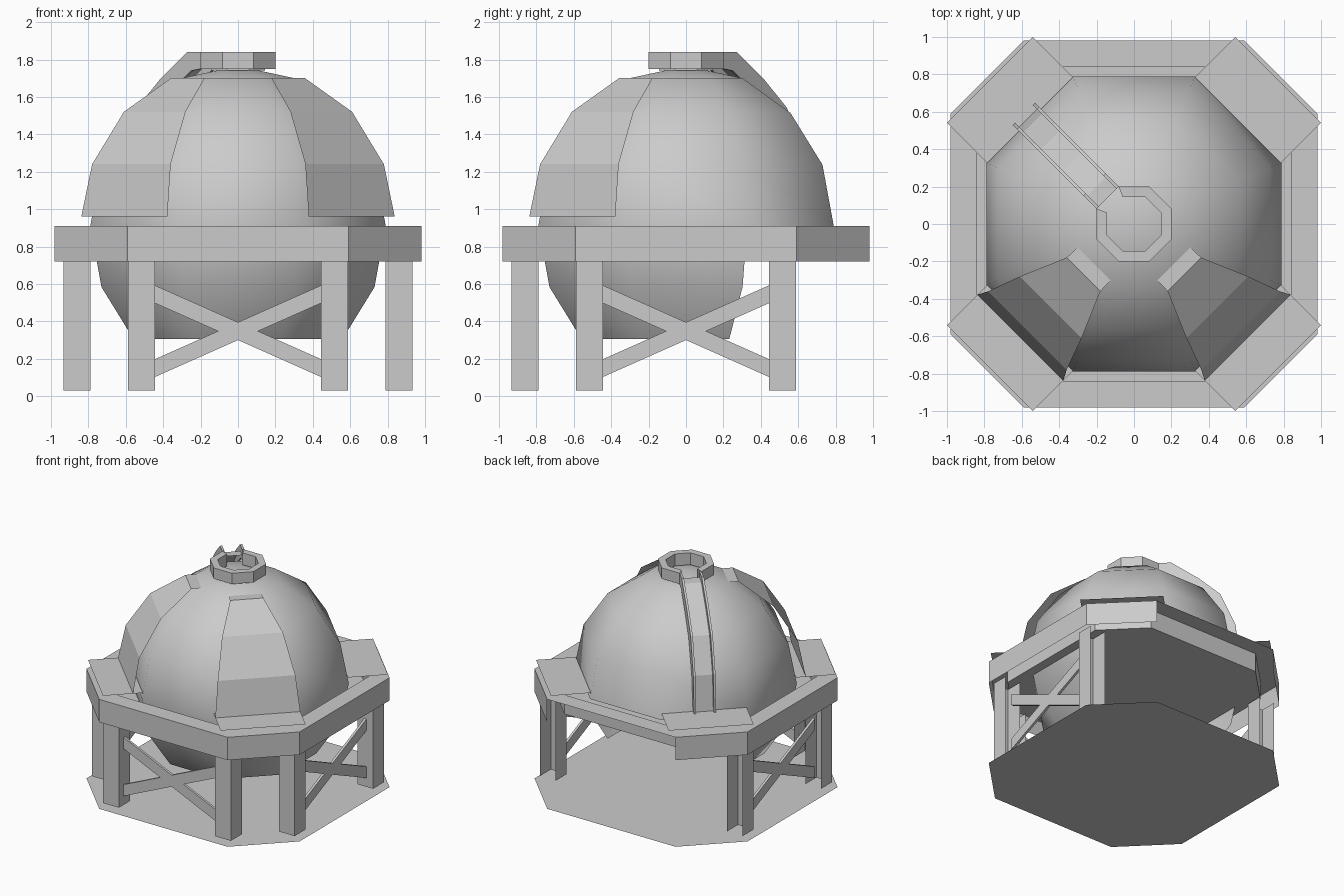
import bpy, bmesh, math
from mathutils import Matrix, Vector

old = bpy.data.objects.get("Cube")
if old:
    bpy.data.objects.remove(old, do_unlink=True)

grey = bpy.data.materials.new("plain_grey")
grey.use_nodes = True
colour = (0.6, 0.6, 0.6, 1)
grey.diffuse_color = colour
grey.node_tree.nodes["Principled BSDF"].inputs["Base Color"].default_value = colour


def add_object(name, bm):
    mesh = bpy.data.meshes.new(name)
    bm.to_mesh(mesh)
    bm.free()
    obj = bpy.data.objects.new(name, mesh)
    bpy.context.collection.objects.link(obj)
    mesh.materials.append(grey)
    return obj


def loft(name, rows, closed=False, skip=(), turn=0):
    """Join rows of points with quads; skip holds (row, column) gaps."""
    bm = bmesh.new()
    spin = Matrix.Rotation(turn, 3, 'Z')
    grid = [[bm.verts.new(spin @ Vector(p)) for p in row] for row in rows]
    count = len(rows[0])
    for r in range(len(rows) - 1):
        for c in range(count if closed else count - 1):
            if (r, c) in skip:
                continue
            n = (c + 1) % count
            bm.faces.new((grid[r][c], grid[r][n], grid[r + 1][n], grid[r + 1][c]))
    return add_object(name, bm)


def octagon(side, corner, z):
    """Eight points, starting at the front edge; edge 4 is the back one."""
    s, c = side, corner
    return [(-c, -s, z), (c, -s, z), (s, -c, z), (s, c, z),
            (c, s, z), (-c, s, z), (-s, c, z), (-s, -c, z)]


def plate(name, points):
    bm = bmesh.new()
    bm.faces.new([bm.verts.new(p) for p in points])
    return add_object(name, bm)


# Ground plate and deck inside the frame
plate("ground_plate", octagon(0.98, 0.59, 0))
plate("deck", octagon(0.84, 0.53, 0.75))

# Octagonal frame, open below and on its outer back face
loft("frame", [octagon(0.98, 0.59, 0.72), octagon(0.98, 0.59, 0.91),
               octagon(0.84, 0.53, 0.91), octagon(0.84, 0.53, 0.75)],
     closed=True, skip={(0, 4)})

# Tank: faceted sphere, open at the bottom and at the lower back
R = 0.855
bm = bmesh.new()
bmesh.ops.create_uvsphere(bm, u_segments=8, v_segments=8, radius=R,
                          matrix=Matrix.Rotation(math.pi / 8, 4, 'Z'))
gone = []
for f in bm.faces:
    f.smooth = True
    mid = f.calc_center_median()
    if mid.z < -0.7 * R or (mid.z < 0 and mid.y > 0.3 * R):
        gone.append(f)
bmesh.ops.delete(bm, geom=gone, context='FACES')
bmesh.ops.translate(bm, verts=bm.verts, vec=(0, 0, 0.91))
add_object("tank", bm)

# Pads over the four diagonal corners (built along +x, then turned)
for i, name in enumerate(("back_left", "back_right", "front_right", "front_left")):
    angle = math.radians(45 + 90 * i)
    loft(name + "_pad", [[(0.785, -0.325, 0.96), (1.09, -0.325, 0.96)],
                         [(0.785, 0.325, 0.96), (1.09, 0.325, 0.96)]], turn=angle)

# Curved shield panels on the two front diagonals: distance, half width, height
shield = [(0.86, 0.325, 0.96), (0.806, 0.297, 1.24), (0.63, 0.233, 1.52),
          (0.38, 0.127, 1.70), (0.30, 0.125, 1.70)]
for name, deg in (("right_shield", -135), ("left_shield", -45)):
    loft(name, [[(d, -w, z), (d, w, z)] for d, w, z in shield], turn=math.radians(deg))

# Top collar, open where the chute joins (edge 5)
loft("collar", [octagon(0.2, 0.083, 1.75), octagon(0.2, 0.083, 1.84),
                octagon(0.145, 0.06, 1.84), octagon(0.145, 0.06, 1.74)],
     closed=True, skip={(0, 5), (1, 5), (2, 5)})

# Chute running down the back right: floor between two low walls
top = [(0.2, 1.84), (0.297, 1.84), (0.51, 1.69), (0.68, 1.54), (0.8, 1.26), (0.83, 0.96)]
low = [(0.2, 1.75), (0.27, 1.74), (0.43, 1.63), (0.59, 1.49), (0.73, 1.23), (0.77, 0.96)]
BACK_RIGHT = math.radians(135)
floor = [((a + c) / 2, (b + d) / 2) for (a, b), (c, d) in zip(top, low)]
loft("chute_floor", [[(r, -0.083, z), (r, 0.083, z)] for r, z in floor], turn=BACK_RIGHT)
for name, side in (("chute_wall_a", 1), ("chute_wall_b", -1)):
    outer, inner = 0.085 * side, 0.068 * side
    loft(name, [[(r, outer, z), (t, outer, h), (t, inner, h), (r, inner, z)]
                for (t, h), (r, z) in zip(top, low)], closed=True, turn=BACK_RIGHT)

# Legs: channels open at the back
for side, sx in (("left", 1), ("right", -1)):
    for name, x, y in (("front_leg", 0.515, -0.86), ("front_side_leg", 0.86, -0.515),
                       ("back_side_leg", 0.86, 0.515)):
        h = 0.072
        ring = [(sx * x + a * h, y + b * h) for a, b in ((-1, 1), (-1, -1), (1, -1), (1, 1))]
        loft(side + "_" + name, [[(*p, 0.03) for p in ring], [(*p, 0.73) for p in ring]])

# Crossed braces on the front and both sides
for place, deg in (("front", 0), ("left", 90), ("right", -90)):
    for name, s in (("rising", 1), ("falling", -1)):
        loft(place + "_" + name + "_brace",
             [[(-0.45 * s, y, z), (0.45 * s, y, z + 0.4)]
              for y, z in ((-0.87, 0.1), (-0.87, 0.195), (-0.85, 0.195), (-0.85, 0.1), (-0.87, 0.1))],
             turn=math.radians(deg))
